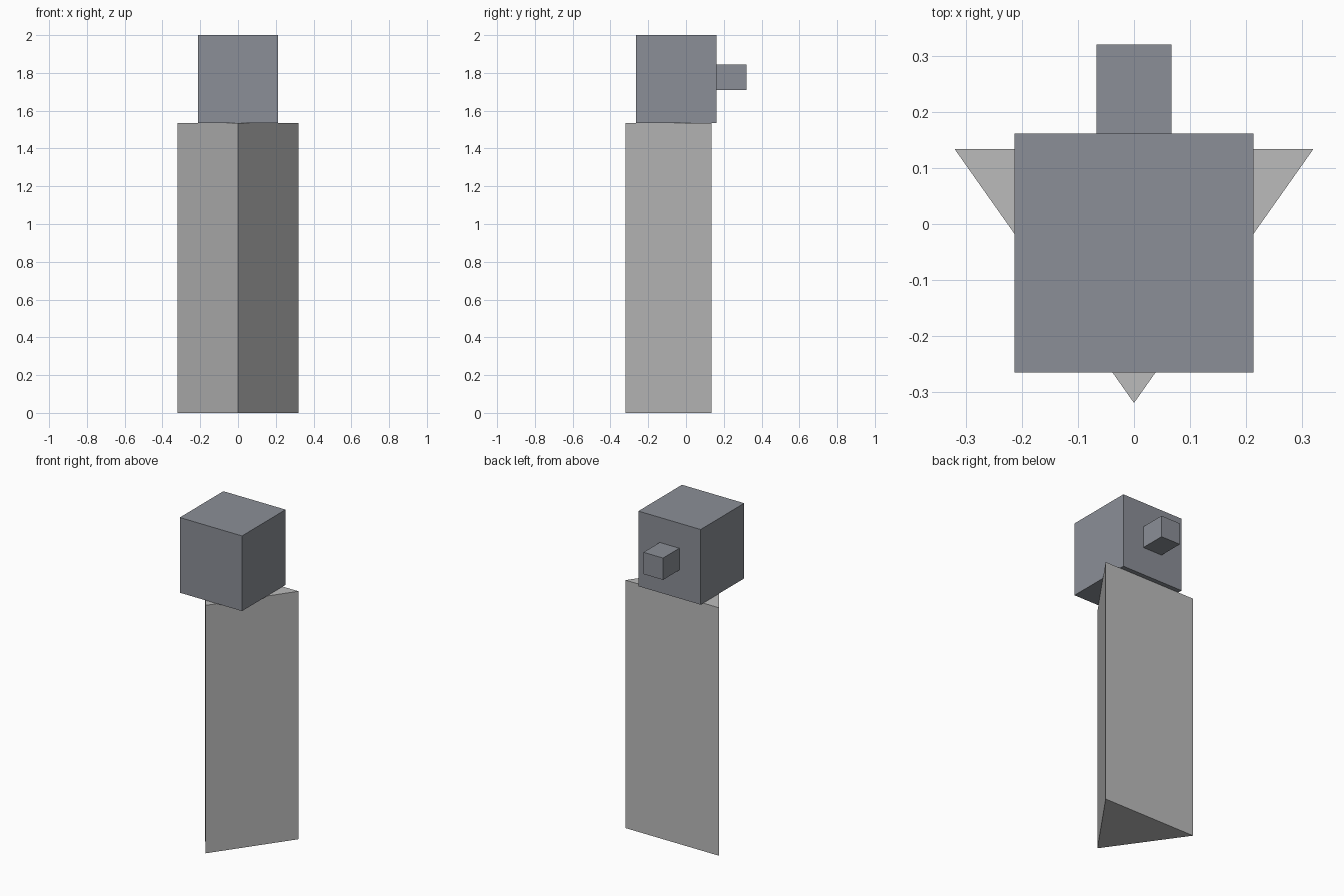
import bpy
import bmesh

if "Cube" in bpy.data.objects:
    bpy.data.objects.remove(bpy.data.objects["Cube"])


def material(name, rgb):
    m = bpy.data.materials.new(name)
    m.diffuse_color = (*rgb, 1.0)
    m.use_nodes = True
    m.node_tree.nodes["Principled BSDF"].inputs["Base Color"].default_value = m.diffuse_color
    return m


def prism(name, outline, z0, z1, mat):
    """Extrude a counter-clockwise outline from z0 up to z1."""
    bm = bmesh.new()
    base = bm.faces.new([bm.verts.new((x, y, z0)) for x, y in outline])
    top = bmesh.ops.extrude_face_region(bm, geom=[base], use_keep_orig=True)["geom"]
    for v in top:
        if isinstance(v, bmesh.types.BMVert):
            v.co.z = z1
    bmesh.ops.recalc_face_normals(bm, faces=bm.faces)
    mesh = bpy.data.meshes.new(name)
    bm.to_mesh(mesh)
    bm.free()
    mesh.materials.append(mat)
    obj = bpy.data.objects.new(name, mesh)
    bpy.context.collection.objects.link(obj)
    return obj


def rect(half_x, y0, y1):
    return [(-half_x, y0), (half_x, y0), (half_x, y1), (-half_x, y1)]


light_grey = material("light grey", (0.50, 0.50, 0.50))
slate_grey = material("slate grey", (0.26, 0.275, 0.31))

# Tall triangular column with its edge facing forward
prism("column", [(0, -0.319), (0.32, 0.134), (-0.32, 0.134)], 0, 1.534, light_grey)

# Box head resting on the column
prism("head", rect(0.213, -0.265, 0.161), 1.535, 2.0, slate_grey)

# Small block on the back of the head
prism("back_knob", rect(0.067, 0.161, 0.32), 1.71, 1.845, slate_grey)
